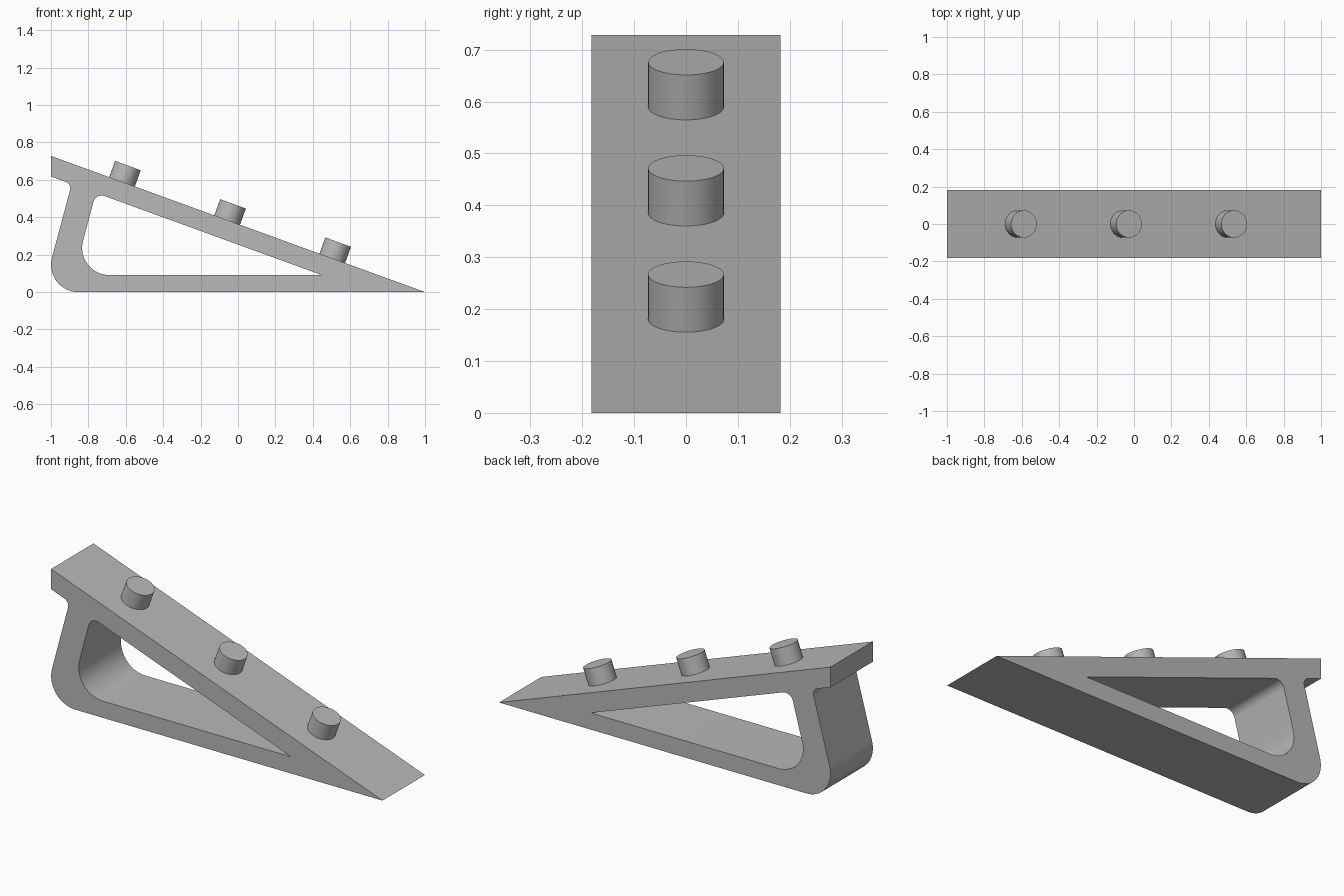
import bpy, bmesh, math
from mathutils import Vector, Matrix

cube = bpy.data.objects.get("Cube")
if cube:
    bpy.data.objects.remove(cube)

SLOPE = math.radians(20)   # ramp tilt
LEAN = math.radians(15)    # leg tilt from vertical
HALF_DEPTH = 0.1825
RISE = math.tan(SLOPE)
RUN = math.tan(LEAN)
UNDER = RISE - 0.11        # underside height at x = 0
FLOOR = 0.091              # top of the base bar

grey = bpy.data.materials.new("plain grey")
grey.use_nodes = True
colour = (0.48, 0.48, 0.48, 1)
grey.diffuse_color = colour
grey.node_tree.nodes["Principled BSDF"].inputs["Base Color"].default_value = colour


def add_object(name, bm):
    bmesh.ops.recalc_face_normals(bm, faces=bm.faces)
    mesh = bpy.data.meshes.new(name)
    bm.to_mesh(mesh)
    bm.free()
    mesh.materials.append(grey)
    obj = bpy.data.objects.new(name, mesh)
    bpy.context.collection.objects.link(obj)
    bpy.ops.object.select_all(action='DESELECT')
    obj.select_set(True)
    bpy.context.view_layer.objects.active = obj
    bpy.ops.object.shade_smooth_by_angle(angle=math.radians(30))
    return obj


def rounded(corners, steps=14):
    """Outline with each (x, z, radius) corner replaced by a tangent arc."""
    points = []
    for i, (x, z, radius) in enumerate(corners):
        p = Vector((x, z))
        if not radius:
            points.append(p)
            continue
        a = (Vector(corners[i - 1][:2]) - p).normalized()
        b = (Vector(corners[(i + 1) % len(corners)][:2]) - p).normalized()
        half = a.angle(b) / 2
        centre = p + (a + b).normalized() * radius / math.sin(half)
        start = p + a * radius / math.tan(half) - centre
        sweep = start.angle_signed(p + b * radius / math.tan(half) - centre)
        for k in range(steps + 1):
            turn = Matrix.Rotation(-sweep * k / steps, 2)
            points.append(centre + turn @ start)
    return points


def leg_corner(foot):
    """Where a leg line starting at x = foot on the ground meets the underside."""
    x = (foot + RUN * UNDER) / (1 + RUN * RISE)
    return x, UNDER - RISE * x


# Wedge frame: outer outline with a rounded triangular window
outer_foot, inner_foot = -1.044, -0.902
outer = rounded([
    (1, 0, 0), (-1, 2 * RISE, 0), (-1, UNDER + RISE, 0),
    (*leg_corner(outer_foot), 0.037), (outer_foot, 0, 0.1455)])
window = rounded([
    ((UNDER - FLOOR) / RISE, FLOOR, 0),
    (*leg_corner(inner_foot), 0.046),
    (inner_foot + RUN * FLOOR, FLOOR, 0.1455)])

bm = bmesh.new()
for loop in (outer, window):
    verts = [bm.verts.new((p.x, -HALF_DEPTH, p.y)) for p in loop]
    for i, v in enumerate(verts):
        bm.edges.new((verts[i - 1], v))
bmesh.ops.triangle_fill(bm, edges=bm.edges[:], use_beauty=True, normal=(0, -1, 0))
side = bmesh.ops.extrude_face_region(bm, geom=bm.faces[:])
moved = [g for g in side["geom"] if isinstance(g, bmesh.types.BMVert)]
bmesh.ops.translate(bm, verts=moved, vec=(0, 2 * HALF_DEPTH, 0))
add_object("wedge_frame", bm)

# Round pegs standing square to the ramp
PEG_HEIGHT, SUNK = 0.092, 0.02
for name, x in (("upper_peg", -0.62), ("middle_peg", -0.058), ("lower_peg", 0.504)):
    bm = bmesh.new()
    bmesh.ops.create_cone(bm, cap_ends=True, segments=48, radius1=0.073,
                          radius2=0.073, depth=PEG_HEIGHT + SUNK)
    bmesh.ops.translate(bm, verts=bm.verts, vec=(0, 0, (PEG_HEIGHT - SUNK) / 2))
    peg = add_object(name, bm)
    peg.location = (x, 0, (1 - x) * RISE)
    peg.rotation_euler = (0, SLOPE, 0)
